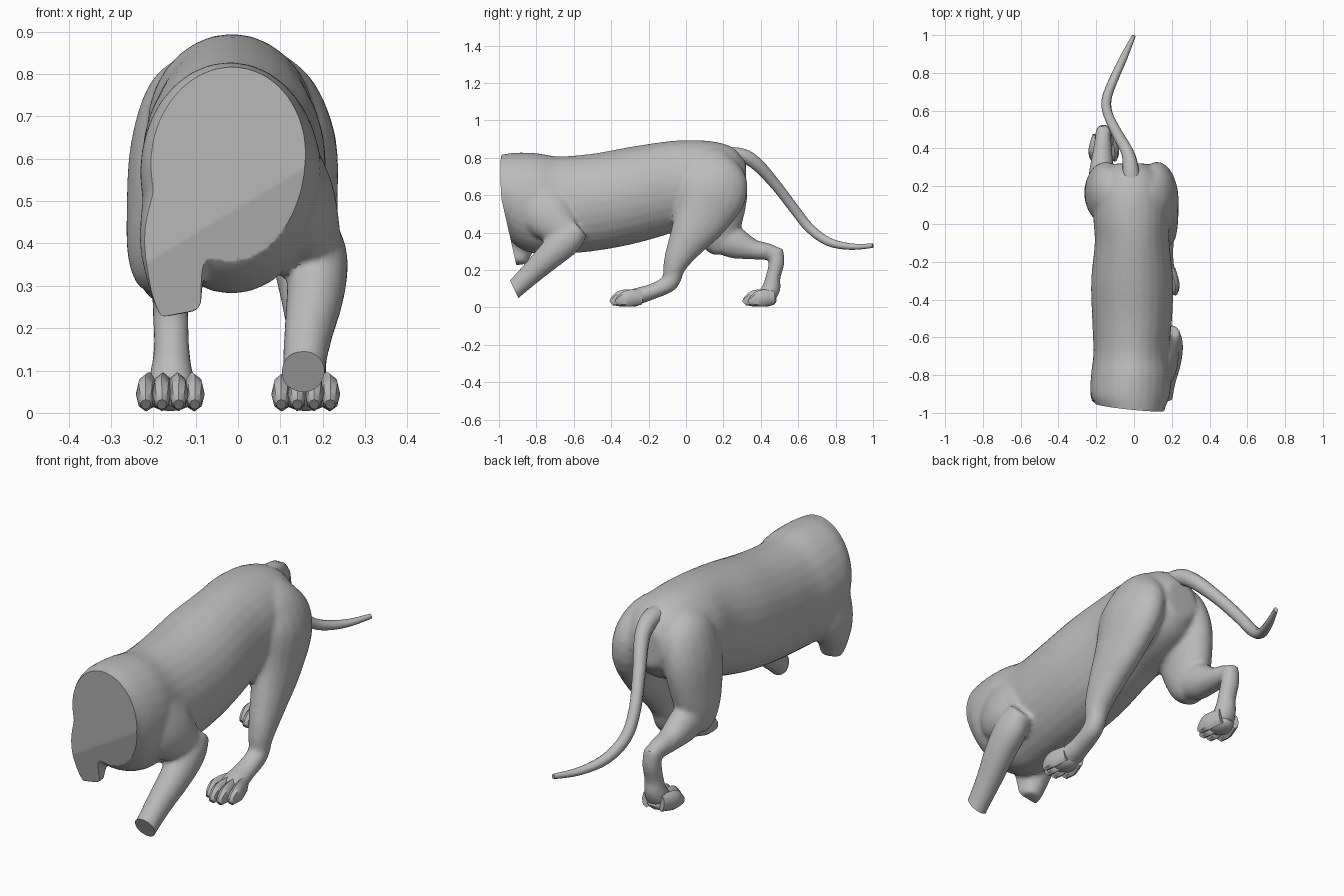
import bpy, bmesh, math
from mathutils import Vector, Matrix

if "Cube" in bpy.data.objects:
    bpy.data.objects.remove(bpy.data.objects["Cube"])

fur = bpy.data.materials.new("grey_fur")
fur.diffuse_color = (0.5, 0.5, 0.5, 1)
fur.use_nodes = True
fur.node_tree.nodes["Principled BSDF"].inputs["Base Color"].default_value = fur.diffuse_color


def smooth_path(rows, steps=4):
    """Catmull-Rom interpolation of section rows."""
    out = []
    for i in range(len(rows) - 1):
        a, b, c, d = (rows[min(max(j, 0), len(rows) - 1)] for j in (i - 1, i, i + 1, i + 2))
        for k in range(steps):
            t = k / steps
            out.append([0.5 * (2 * q + (r - p) * t + (2 * p - 5 * q + 4 * r - s) * t * t
                               + (3 * q - p - 3 * r + s) * t ** 3)
                        for p, q, r, s in zip(a, b, c, d)])
    return out + [list(rows[-1])]


def loft(bm, rows, sides=20, axis=None):
    """Closed tube through (x, y, z, side radius, other radius) sections."""
    rows = smooth_path(rows)
    rings = []
    for i, (x, y, z, ra, rb) in enumerate(rows):
        t = Vector(rows[min(i + 1, len(rows) - 1)][:3]) - Vector(rows[max(i - 1, 0)][:3])
        t = Vector(axis) if axis else t.normalized()
        up = Vector((1, 0, 0)).cross(t).normalized()
        side = t.cross(up)
        rings.append([bm.verts.new(Vector((x, y, z))
                      + side * ra * math.cos(2 * math.pi * k / sides)
                      + up * rb * math.sin(2 * math.pi * k / sides)) for k in range(sides)])
    for r, s in zip(rings, rings[1:]):
        for k in range(sides):
            n = (k + 1) % sides
            bm.faces.new((r[k], r[n], s[n], s[k]))
    bm.faces.new(rings[0][::-1])
    bm.faces.new(rings[-1])


def make(name, bm):
    bmesh.ops.recalc_face_normals(bm, faces=bm.faces)
    me = bpy.data.meshes.new(name)
    bm.to_mesh(me)
    bm.free()
    ob = bpy.data.objects.new(name, me)
    bpy.context.collection.objects.link(ob)
    me.materials.append(fur)
    return ob


def shade(ob, angle=40):
    bpy.ops.object.select_all(action='DESELECT')
    ob.select_set(True)
    bpy.context.view_layer.objects.active = ob
    bpy.ops.object.shade_smooth_by_angle(angle=math.radians(angle))


def flatten(bm, point, normal, slide, region):
    """Slice along a plane, then press what lies beyond it flat onto the plane."""
    p, n, d = Vector(point), Vector(normal).normalized(), Vector(slide).normalized()
    faces = [f for f in bm.faces if region(f.calc_center_median())]
    geom = set(faces)
    for f in faces:
        geom.update(f.edges)
        geom.update(f.verts)
    bmesh.ops.bisect_plane(bm, geom=list(geom), plane_co=p, plane_no=n, dist=1e-5)
    for v in bm.verts:
        dist = (v.co - p).dot(n)
        if dist > 0 and region(v.co):
            v.co -= d * (dist / d.dot(n))


body = bmesh.new()

# torso: y, centre x, half width, top z, bottom z
torso = [(-1.04, -.01, .155, .81, .44), (-.98, -.012, .175, .818, .41), (-.91, -.02, .208, .828, .33),
         (-.8, -.015, .213, .825, .285), (-.68, -.015, .2, .808, .285), (-.5, -.01, .212, .822, .30),
         (-.3, -.01, .217, .858, .335), (-.1, -.01, .198, .888, .39), (.03, -.015, .2, .895, .44),
         (.16, -.015, .19, .885, .48), (.26, -.015, .15, .85, .53), (.32, -.015, .08, .78, .6)]
loft(body, [(x, y, (t + b) / 2, w, (t - b) / 2) for y, x, w, t, b in torso], 28, (0, 1, 0))

# right hind leg, reaching forward
loft(body, [(.06, .16, .83, .045, .07), (.095, .15, .75, .09, .15), (.128, .14, .63, .105, .19),
            (.148, .08, .48, .088, .15),
            (.158, .01, .36, .076, .105), (.165, -.05, .25, .06, .07), (.165, -.075, .17, .047, .05)])
loft(body, [(.165, -.06, .2, .047, .05), (.165, -.09, .13, .046, .048), (.16, -.18, .085, .05, .042),
            (.16, -.26, .06, .06, .045), (.16, -.32, .045, .06, .035)])

# left hind thigh, then shin and hock, pushing off behind
loft(body, [(-.07, .16, .83, .045, .07), (-.11, .16, .75, .1, .14), (-.15, .165, .62, .105, .165),
            (-.172, .165, .46, .092, .14),
            (-.18, .175, .36, .08, .1), (-.18, .2, .30, .055, .05)])
loft(body, [(-.175, .14, .39, .07, .08), (-.172, .26, .345, .068, .085), (-.168, .36, .31, .055, .055),
            (-.165, .44, .298, .045, .045), (-.163, .49, .285, .035, .035)])
loft(body, [(-.165, .48, .31, .04, .04), (-.16, .485, .24, .043, .042), (-.157, .465, .16, .043, .04),
            (-.157, .455, .1, .05, .05), (-.157, .425, .05, .06, .05)])

# right foreleg: shoulder, then forearm
loft(body, [(.09, -.8, .62, .09, .13), (.14, -.74, .5, .09, .14), (.175, -.64, .40, .07, .085)])
loft(body, [(.185, -.57, .425, .055, .06), (.19, -.64, .36, .07, .085), (.182, -.73, .275, .068, .074),
            (.165, -.83, .18, .057, .06), (.155, -.92, .095, .05, .052), (.15, -.98, .04, .05, .052)])

# left foreleg stump
loft(body, [(-.13, -.84, .6, .08, .12), (-.15, -.88, .42, .083, .12), (-.147, -.9, .31, .066, .085),
            (-.135, -.905, .235, .05, .055)])

ob = make("feline_body", body)
rm = ob.modifiers.new("merge", 'REMESH')
rm.mode = 'VOXEL'
rm.voxel_size = 0.012
sm = ob.modifiers.new("soften", 'SMOOTH')
sm.iterations = 6
bpy.context.view_layer.update()
dg = bpy.context.evaluated_depsgraph_get()
baked = bpy.data.meshes.new_from_object(ob.evaluated_get(dg))
ob.modifiers.clear()
ob.data = baked

# flat cuts at the neck, the left stump and the right forearm
bm = bmesh.new()
bm.from_mesh(baked)
flatten(bm, (0, -.978, .7), (-.1, -1, -.06), (0, -1, 0), lambda c: c.y < -.8 and c.z > .2)
flatten(bm, (0, -.91, .24), (0, -.975, -.22), (0, -1, 0), lambda c: c.y < -.86 and c.z > .2)
flatten(bm, (.155, -.92, .1), (0, -.9, -.43), (0, -.72, -.69),
        lambda c: c.y < -.8 and c.z < .2 and c.x > .05)
bmesh.ops.dissolve_degenerate(bm, dist=1e-4, edges=bm.edges)
bmesh.ops.recalc_face_normals(bm, faces=bm.faces)
bm.to_mesh(baked)
bm.free()
baked.materials.clear()
baked.materials.append(fur)
for p in baked.polygons:
    p.material_index = 0
shade(ob)

# tail
bm = bmesh.new()
loft(bm, [(-.015, .2, .82, .05, .04), (-.018, .3, .812, .042, .04), (-.035, .38, .765, .034, .036),
          (-.09, .48, .655, .029, .03), (-.137, .58, .525, .026, .028), (-.145, .66, .425, .026, .027),
          (-.11, .76, .352, .024, .024), (-.055, .88, .325, .02, .018), (.0, .998, .33, .01, .012)], 10)
shade(make("tail", bm), 60)

# hind paws: four toes and a pad
for name, cx, front in (("right_hind_paw", .16, -.4), ("left_hind_paw", -.16, .31)):
    bm = bmesh.new()
    for dx, back in ((-.058, .03), (-.02, 0), (.02, 0), (.058, .03)):
        x, y = cx + dx, front + back
        loft(bm, [(x, y + .002, .02, .012, .016), (x, y + .02, .034, .02, .03),
                  (x * .98 + cx * .02, y + .06, .048, .023, .045),
                  (x * .65 + cx * .35, y + .13, .055, .022, .04)], 8)
    bmesh.ops.create_uvsphere(bm, u_segments=12, v_segments=8, radius=1, matrix=Matrix.Translation(
        (cx, front + .11, .038)) @ Matrix.Diagonal((.058, .065, .034, 1)))
    shade(make(name, bm))
